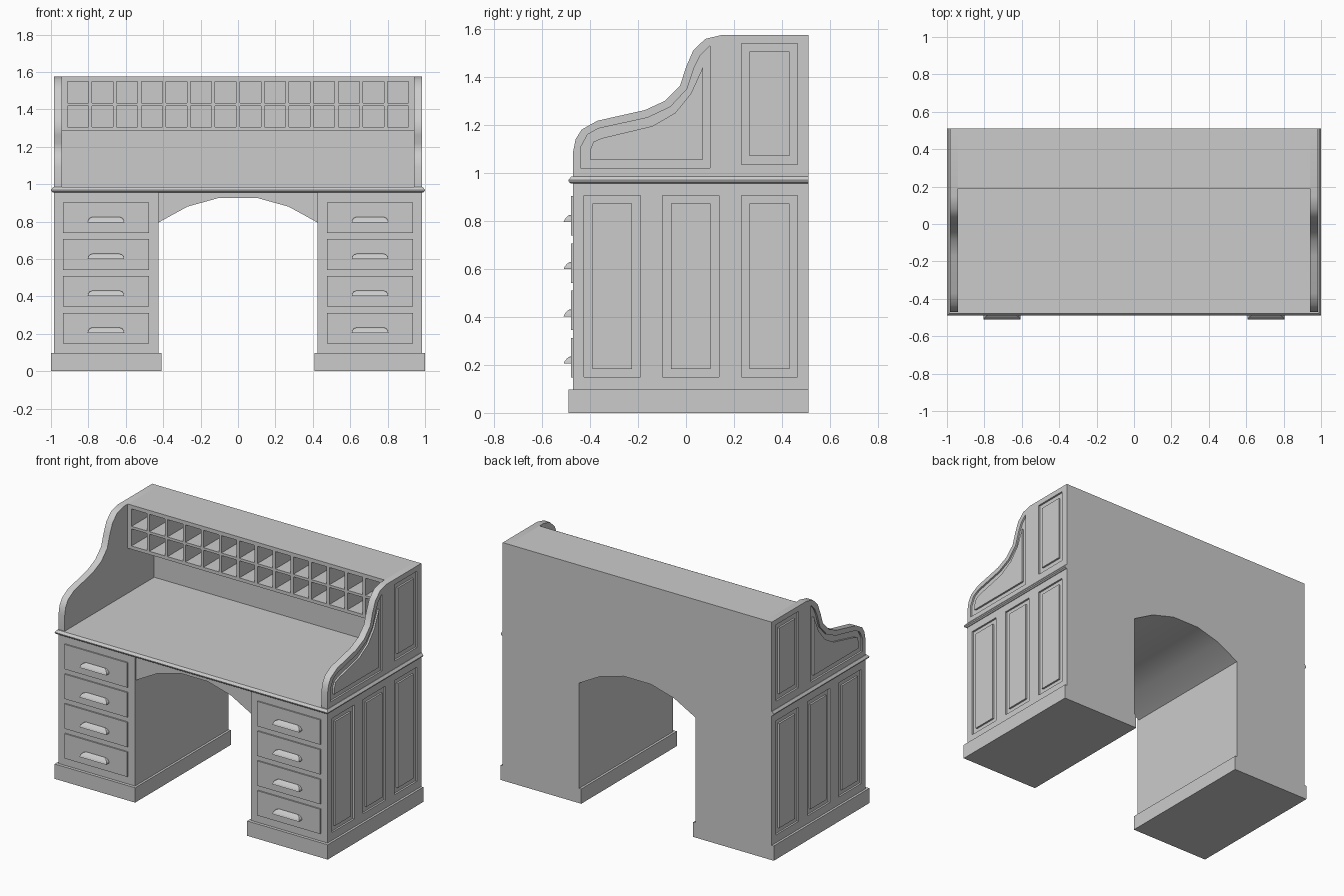
import bpy, bmesh, math

cube = bpy.data.objects.get("Cube")
if cube:
    bpy.data.objects.remove(cube, do_unlink=True)

wood = bpy.data.materials.new("grey_wood")
wood.use_nodes = True
GREY = (0.6, 0.6, 0.6, 1)
wood.diffuse_color = GREY
wood.node_tree.nodes["Principled BSDF"].inputs["Base Color"].default_value = GREY


def finish(name, bm, recalc=True):
    if recalc:
        bmesh.ops.recalc_face_normals(bm, faces=bm.faces)
    mesh = bpy.data.meshes.new(name)
    bm.to_mesh(mesh)
    bm.free()
    mesh.materials.append(wood)
    ob = bpy.data.objects.new(name, mesh)
    bpy.context.collection.objects.link(ob)
    return ob


def loft(name, rings):
    """Solid through closed rings of equal length, capped at both ends."""
    bm = bmesh.new()
    vs = [[bm.verts.new(p) for p in ring] for ring in rings]
    for a, b in zip(vs, vs[1:]):
        for i in range(len(a)):
            j = (i + 1) % len(a)
            bm.faces.new((a[i], a[j], b[j], b[i]))
    bm.faces.new(vs[0])
    bm.faces.new(vs[-1])
    return finish(name, bm)


def prism(name, pts, axis, a, b):
    """Extrude a (y, z) outline along x or an (x, z) outline along y."""
    def place(t):
        return [(t, u, v) if axis == 'x' else (u, t, v) for u, v in pts]
    return loft(name, [place(a), place(b)])


def rect(u0, u1, v0, v1):
    return [(u0, v0), (u1, v0), (u1, v1), (u0, v1)]


def box(name, x0, x1, y0, y1, z0, z1):
    return prism(name, rect(x0, x1, z0, z1), 'y', y0, y1)


def activate(ob):
    bpy.ops.object.select_all(action='DESELECT')
    ob.select_set(True)
    bpy.context.view_layer.objects.active = ob


def smooth(ob):
    activate(ob)
    bpy.ops.object.shade_smooth_by_angle(angle=math.radians(50))


def sunk_panel(ob, name, side, outer, inner):
    """Cut a shallow moat in the outer side and leave a raised field inside it."""
    cutter = prism("panel_cutter", outer, 'x', side * 0.973, side * 1.05)
    cutter.hide_render = True
    mod = ob.modifiers.new("panel", 'BOOLEAN')
    mod.operation = 'DIFFERENCE'
    mod.solver = 'EXACT'
    mod.object = cutter
    activate(ob)
    bpy.ops.object.modifier_apply(modifier=mod.name)
    bpy.data.objects.remove(cutter, do_unlink=True)
    prism(name, inner, 'x', side * 0.965, side * 0.985)


BACK = 0.51

# Outline of the curved side and its shaped panel, as (y, z)
CHEEK = [(-.47, .985), (-.47, 1.09), (-.46, 1.14), (-.435, 1.18), (-.37, 1.217),
         (-.17, 1.262), (-.088, 1.3), (-.025, 1.363), (0, 1.44), (.03, 1.51),
         (.08, 1.558), (.15, 1.575), (BACK, 1.575), (BACK, .985)]
OUTER = [(-.44, 1.02), (-.44, 1.105), (-.41, 1.16), (-.365, 1.185), (-.16, 1.23),
         (-.065, 1.275), (.005, 1.35), (.035, 1.44), (.06, 1.49), (.1, 1.53), (.1, 1.02)]
INNER = [(-.4, 1.055), (-.4, 1.095), (-.385, 1.13), (-.35, 1.145), (-.14, 1.195),
         (-.045, 1.25), (.02, 1.33), (.07, 1.44), (.07, 1.055)]

for s, label in ((1, "left"), (-1, "right")):
    # Pedestal and plinth
    box(label + "_plinth", s * .41, s * 1, -.49, BACK, 0, .098)
    pedestal = box(label + "_pedestal", s * .425, s * .985, -.47, BACK, .098, .957)
    for i, y in enumerate((-.307, .02, .348)):
        sunk_panel(pedestal, f"{label}_side_field_{i + 1}", s,
                   rect(y - .117, y + .117, .15, .905),
                   rect(y - .083, y + .083, .182, .873))

    # Drawers with cup pulls
    for i in range(4):
        z = .821 - i * .197
        x = s * .706
        box(f"{label}_drawer_{i + 1}", x - .23, x + .23, -.479, -.465, z - .082, z + .082)
        rings = [[(x - w, -.475, z + h), (x + w, -.475, z + h), (x + w, y, z + h), (x - w, y, z + h)]
                 for w, y, h in ((.098, -.51, -.025), (.096, -.505, -.014),
                                 (.087, -.495, -.002), (.072, -.485, .004))]
        loft(f"{label}_handle_{i + 1}", rings)

    # Curved upper side
    cheek = prism(label + "_curved_side", CHEEK, 'x', s * .94, s * .985)
    sunk_panel(cheek, label + "_shaped_field", s, OUTER, INNER)
    sunk_panel(cheek, label + "_upper_field", s,
               rect(.231, .465, 1.035, 1.54), rect(.265, .431, 1.07, 1.505))
    smooth(cheek)

# Arched kneehole
half_arch = [(.425, .795), (.27, .88), (.1, .927)]
arch = half_arch + [(-x, z) for x, z in reversed(half_arch)] + [(-.425, .957), (.425, .957)]
smooth(prism("kneehole_arch", arch, 'y', -.46, BACK))

# Desk top with a moulded edge, flush at the back
loft("desk_top", [[(-1 + d, -.49 + d, z), (1 - d, -.49 + d, z), (1 - d, BACK, z), (-1 + d, BACK, z)]
                  for d, z in ((.012, .955), (.002, .962), (0, .97), (.012, .985))])

# Back wall, shelf top and shelf bottom
box("back_wall", -.94, .94, .466, BACK, .985, 1.575)
box("shelf_top", -.94, .94, .19, .466, 1.558, 1.575)
box("shelf_bottom", -.94, .94, .19, .466, 1.283, 1.298)

# Pigeonholes: a face lattice with every cell pushed back
COLS, PITCH, HALF = 14, .1317, .056
xs = [-.94]
for c in range(COLS):
    cx = (c - (COLS - 1) / 2) * PITCH
    xs += [cx - HALF, cx + HALF]
xs.append(.94)
zs = [1.283, 1.305, 1.418, 1.435, 1.55, 1.575]
bm = bmesh.new()
grid = [[bm.verts.new((x, .189, z)) for x in xs] for z in zs]
cells = []
for r in range(len(zs) - 1):
    for c in range(len(xs) - 1):
        f = bm.faces.new((grid[r][c], grid[r][c + 1], grid[r + 1][c + 1], grid[r + 1][c]))
        if r % 2 and c % 2:
            cells.append(f)
for f in cells:
    pushed = bmesh.ops.extrude_face_region(bm, geom=[f])["geom"]
    bmesh.ops.translate(bm, vec=(0, .274, 0),
                        verts=[v for v in pushed if isinstance(v, bmesh.types.BMVert)])
    bm.faces.remove(f)
bm.normal_update()
finish("pigeonholes", bm, recalc=False)
